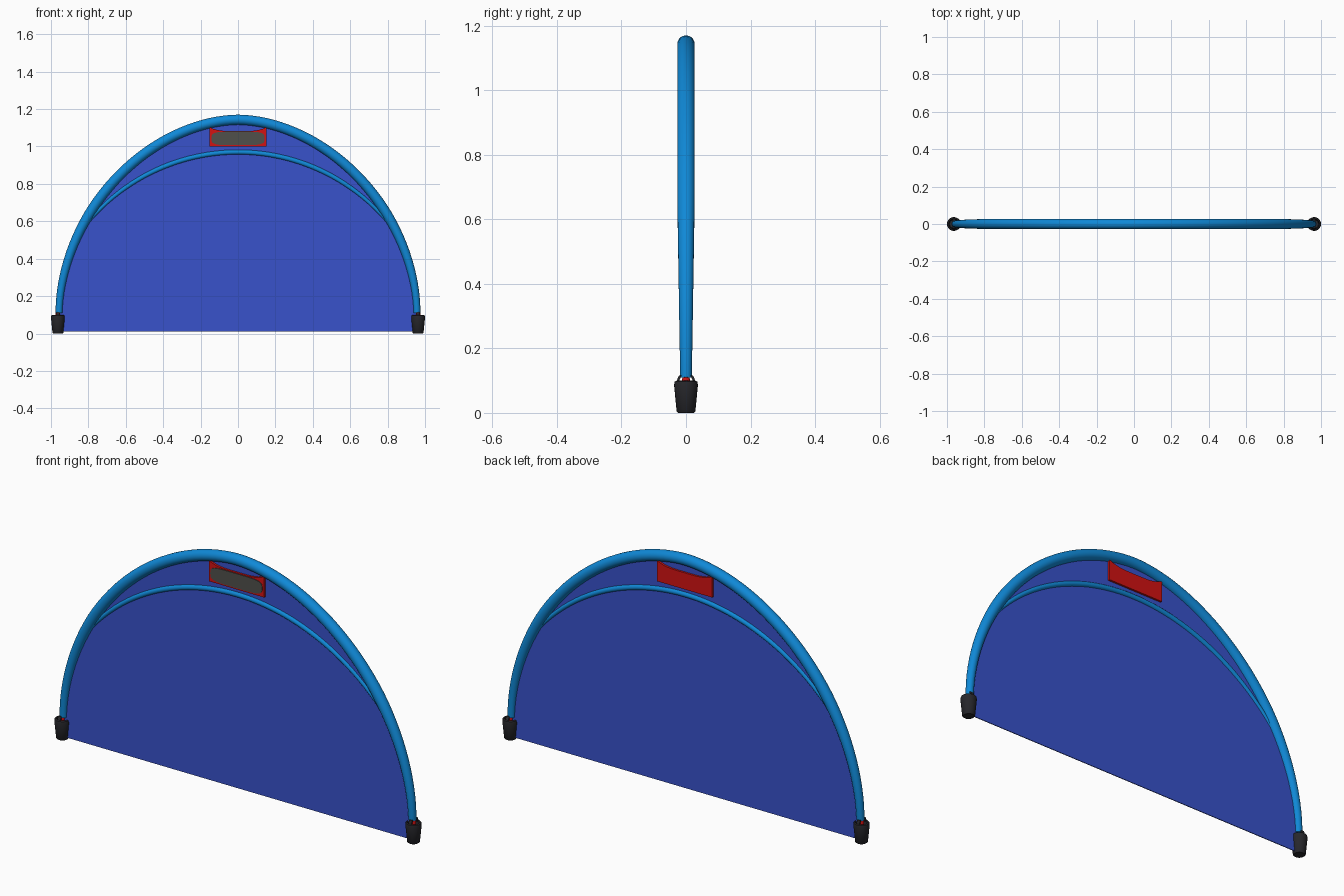
import bpy, bmesh
from math import sin, cos, pi, sqrt
from mathutils import Vector

if "Cube" in bpy.data.objects:
    bpy.data.objects.remove(bpy.data.objects["Cube"])


def material(name, rgb):
    m = bpy.data.materials.new(name)
    m.diffuse_color = (*rgb, 1)
    m.use_nodes = True
    m.node_tree.nodes["Principled BSDF"].inputs["Base Color"].default_value = m.diffuse_color
    return m


SKY = material("light_blue", (0.005, 0.25, 0.68))
NAVY = material("deep_blue", (0.04, 0.085, 0.6))
RED = material("red", (0.65, 0.006, 0.006))
BLACK = material("black", (0.02, 0.02, 0.024))
GREY = material("dark_grey", (0.08, 0.08, 0.07))


def finish(name, bm, mat, smooth=True):
    bmesh.ops.recalc_face_normals(bm, faces=bm.faces)
    me = bpy.data.meshes.new(name)
    bm.to_mesh(me)
    bm.free()
    me.materials.append(mat)
    ob = bpy.data.objects.new(name, me)
    bpy.context.collection.objects.link(ob)
    if smooth:
        bpy.ops.object.select_all(action='DESELECT')
        bpy.context.view_layer.objects.active = ob
        ob.select_set(True)
        bpy.ops.object.shade_smooth_by_angle(angle=0.7)
    return ob


def bridge(bm, rings):
    n = len(rings[0])
    for a, b in zip(rings, rings[1:]):
        for i in range(n):
            j = (i + 1) % n
            bm.faces.new((a[i], a[j], b[j], b[i]))
    bm.faces.new(rings[0])
    bm.faces.new(rings[-1])


def tube(name, path, radius, mat, sides=20):
    """Sweep a round section along a path lying in the xz plane."""
    bm = bmesh.new()
    rings = []
    for i, (x, z) in enumerate(path):
        p, q = path[max(i - 1, 0)], path[min(i + 1, len(path) - 1)]
        t = Vector((q[0] - p[0], 0, q[1] - p[1])).normalized()
        across = Vector((-t.z, 0, t.x))
        r = radius(z)
        rings.append([bm.verts.new(Vector((x, 0, z)) + across * (r * cos(a)) + Vector((0, r * sin(a), 0)))
                      for a in (2 * pi * k / sides for k in range(sides))])
    bridge(bm, rings)
    return finish(name, bm, mat)


def plate(name, outline, y0, y1, mat):
    """Extrude an xz outline between two depths."""
    bm = bmesh.new()
    bridge(bm, [[bm.verts.new((x, y, z)) for x, z in outline] for y in (y0, y1)])
    return finish(name, bm, mat, False)


def lathe(name, profile, x, mat, sides=24):
    bm = bmesh.new()
    bridge(bm, [[bm.verts.new((x + r * cos(2 * pi * k / sides), r * sin(2 * pi * k / sides), z))
                 for k in range(sides)] for r, z in profile])
    return finish(name, bm, mat)


# Main arch: slightly flattened half ellipse, slimmer towards the feet
N = 72
arch = []
for i in range(N + 1):
    a = pi * i / N
    c = cos(a)
    arch.append((0.957 * abs(c) ** 1.08 * (1 if c > 0 else -1), 0.11 + 1.033 * sin(a) ** 1.08))
tube("arch_tube", arch, lambda z: 0.018 + 0.009 * min(1, max(0, (z - 0.11) / 0.55)), SKY)

# Fabric sheet filling the arch
plate("fabric_panel", [(0.955, 0.01)] + arch + [(-0.955, 0.01)], -0.002, 0.002, NAVY)

# Inner curved rib
R = 1.047
rib = [(x, 0.97 - R + sqrt(R * R - x * x)) for x in (0.8 - 1.6 * i / 48 for i in range(49))]
tube("inner_rib", rib, lambda z: 0.009 + 0.004 * min(1, (z - 0.59) / 0.3), SKY, 12)

# Badge plate hung below the crown, with a rounded inset pad in front
top = [(0.152 - 0.304 * i / 16, 1.082 + 0.022 * abs(1 - i / 8) ** 4) for i in range(17)]
plate("badge_plate", [(0.152, 1.0)] + top + [(-0.152, 1.0)], -0.012, 0.012, RED)
pad = []
for k in range(40):
    c, s = cos(2 * pi * k / 40), sin(2 * pi * k / 40)
    pad.append((0.142 * abs(c) ** 0.4 * (1 if c > 0 else -1),
                1.043 + 0.036 * abs(s) ** 0.55 * (1 if s > 0 else -1)))
plate("badge_pad", pad, -0.015, -0.011, GREY)

# Feet: tapered cups with a red plug and two lugs gripping the tube
for side, s in (("left", -1), ("right", 1)):
    x = s * 0.963
    lathe(side + "_foot", [(0.025, 0), (0.029, 0.004), (0.037, 0.086), (0.035, 0.097),
                           (0.029, 0.1), (0.026, 0.097), (0.023, 0.06)], x, BLACK)
    lathe(side + "_plug", [(0.012, 0.055), (0.012, 0.105), (0.009, 0.122)], x, RED, 16)
    bm = bmesh.new()
    for d in (-1, 1):
        bridge(bm, [[bm.verts.new((x + u, d * (y + v), z)) for u, v in
                     ((-0.008, -0.004), (0.008, -0.004), (0.008, 0.004), (-0.008, 0.004))]
                    for y, z in ((0.029, 0.09), (0.018, 0.116))])
    finish(side + "_foot_lugs", bm, BLACK, False)
